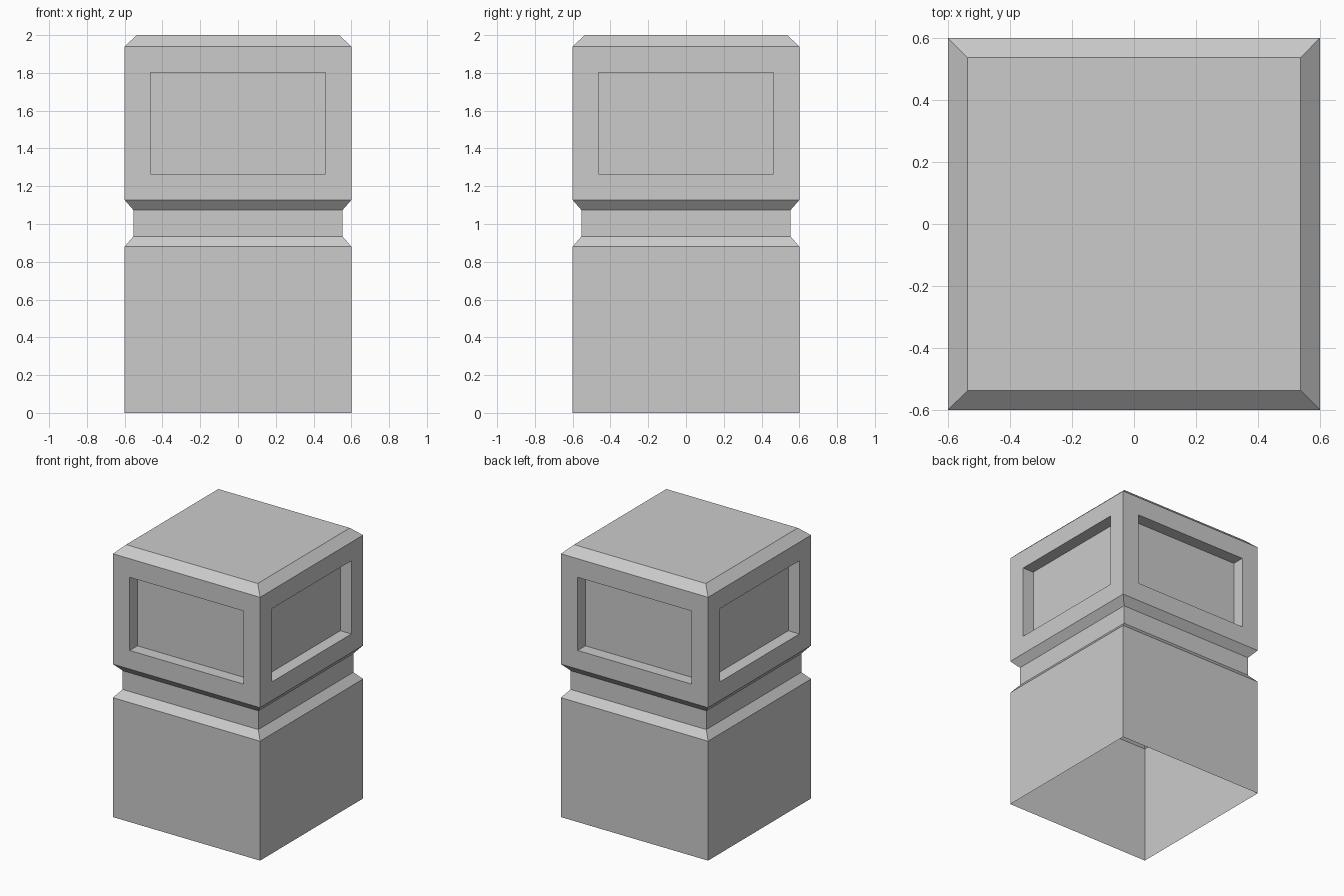
import bpy, bmesh

if "Cube" in bpy.data.objects:
    bpy.data.objects.remove(bpy.data.objects["Cube"])

# Square outline profile: (half width, height), bottom to top
PROFILE = [(0.60, 0.0), (0.60, 0.88), (0.553, 0.935), (0.553, 1.073),
           (0.60, 1.127), (0.60, 1.94), (0.536, 2.0)]
HEAD_BAND = 4          # profile segment that carries the recessed panels
PANEL_BORDER = 0.137
PANEL_DEPTH = 0.09

bm = bmesh.new()

# Stacked square rings joined by walls, open underneath
rings = [[bm.verts.new((sx * w, sy * w, z))
          for sx, sy in ((-1, -1), (1, -1), (1, 1), (-1, 1))]
         for w, z in PROFILE]
panels = []
for level, (lower, upper) in enumerate(zip(rings, rings[1:])):
    for i in range(4):
        j = (i + 1) % 4
        face = bm.faces.new((lower[i], lower[j], upper[j], upper[i]))
        if level == HEAD_BAND:
            panels.append(face)

# Flat cap
bm.faces.new(rings[-1])
bm.normal_update()

# Recessed panel on each side of the head
bmesh.ops.inset_individual(bm, faces=panels, thickness=PANEL_BORDER,
                           use_even_offset=True)
bm.normal_update()
for face in panels:
    inward = -face.normal * PANEL_DEPTH
    floor = bmesh.ops.extrude_discrete_faces(bm, faces=[face])["faces"][0]
    bmesh.ops.translate(bm, verts=floor.verts, vec=inward)

bm.normal_update()
mesh = bpy.data.meshes.new("bollard_post")
bm.to_mesh(mesh)
bm.free()
post = bpy.data.objects.new("bollard_post", mesh)
bpy.context.collection.objects.link(post)
